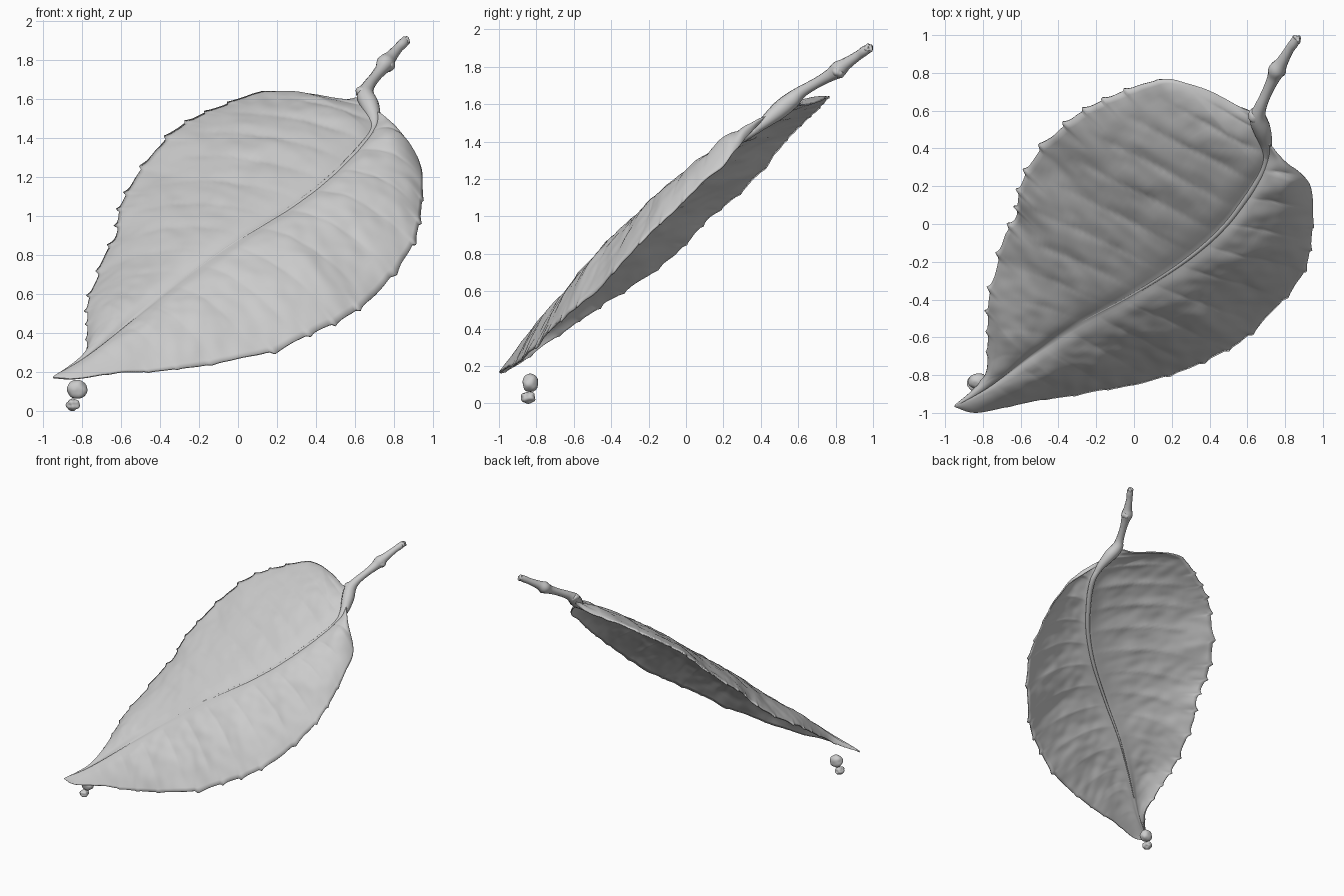
import bpy, bmesh, math, random
from mathutils import Vector, noise

if "Cube" in bpy.data.objects:
    bpy.data.objects.remove(bpy.data.objects["Cube"])

random.seed(4)


def catmull(pts, n):
    """Evenly spaced samples on a smooth path (extra components ride along)."""
    p = [Vector(q) for q in pts]
    p = [p[0] * 2 - p[1]] + p + [p[-1] * 2 - p[-2]]
    fine = []
    for i in range(1, len(p) - 2):
        a, b, c, d = p[i - 1:i + 3]
        for k in range(30):
            u = k / 30
            fine.append(0.5 * (b * 2 + (c - a) * u + (a * 2 - b * 5 + c * 4 - d) * u * u
                               + (b * 3 - a - c * 3 + d) * u ** 3))
    fine.append(p[-2])
    dist = [0.0]
    for a, b in zip(fine, fine[1:]):
        dist.append(dist[-1] + (b - a).length)
    out, j = [], 0
    for k in range(n + 1):
        s = dist[-1] * k / n
        while j < len(fine) - 2 and dist[j + 1] < s:
            j += 1
        out.append(fine[j].lerp(fine[j + 1], (s - dist[j]) / (dist[j + 1] - dist[j])))
    return out


def add_mesh(name, bm):
    me = bpy.data.meshes.new(name)
    bm.to_mesh(me)
    bm.free()
    me.shade_smooth()
    ob = bpy.data.objects.new(name, me)
    bpy.context.collection.objects.link(ob)
    return ob


def tube(name, pts, n):
    """Tapered round tube through (x, y, z, radius) points."""
    cu = bpy.data.curves.new(name, 'CURVE')
    cu.dimensions = '3D'
    cu.bevel_depth = 1
    cu.bevel_resolution = 4
    cu.use_fill_caps = True
    sp = cu.splines.new('POLY')
    path = catmull(pts, n)
    sp.points.add(n)
    for q, v in zip(sp.points, path):
        q.co = (v[0], v[1], v[2], 1)
        q.radius = v[3]
    sp.use_smooth = True
    ob = bpy.data.objects.new(name, cu)
    bpy.context.collection.objects.link(ob)


def lump(name, loc, size, rough):
    """Irregular rounded blob."""
    bm = bmesh.new()
    bmesh.ops.create_icosphere(bm, subdivisions=4, radius=1)
    for v in bm.verts:
        k = 1 + rough * noise.noise(v.co * 1.3 + Vector(loc) * 20)
        v.co = Vector([loc[i] + v.co[i] * k * size[i] for i in range(3)])
    add_mesh(name, bm)


# Leaf guide lines, all running from the base to the tip
TIP = (-.95, -.965, .17)
left = [(.61, .60, 1.605), (.53, .635, 1.595), (.35, .725, 1.62), (.14, .765, 1.635),
        (-.10, .68, 1.56), (-.28, .59, 1.47), (-.39, .50, 1.37), (-.51, .38, 1.21),
        (-.60, .19, 1.05), (-.62, .04, .91), (-.68, -.06, .80), (-.72, -.22, .68),
        (-.765, -.40, .56), (-.77, -.63, .40), (-.78, -.79, .29), (-.85, -.88, .22), TIP]
mid = [(.66, .53, 1.60), (.71, .40, 1.495), (.69, .30, 1.435), (.64, .20, 1.37),
       (.48, -.016, 1.21), (.27, -.20, 1.05), (-.02, -.386, .87), (-.285, -.53, .68),
       (-.524, -.69, .485), (-.76, -.86, .29), TIP]
right = [(.69, .42, 1.53), (.80, .325, 1.43), (.92, .22, 1.30), (.945, .05, 1.14),
         (.915, -.20, .90), (.84, -.33, .76), (.71, -.48, .60), (.56, -.625, .49),
         (.40, -.71, .41), (.215, -.785, .32), (0, -.845, .265), (-.34, -.905, .21),
         (-.60, -.95, .20), (-.83, -.995, .165), TIP]
N, S = 300, 26
L, M, R = catmull(left, N), catmull(mid, N), catmull(right, N)


def tooth(t, count):
    """Sharp serration leaning towards the tip."""
    f = (t * count + .3 * math.sin(t * 23)) % 1
    return f ** 6 if f < .9 else .53 * (1 - f) / .1


# Leaf blade: arched halves with side veins, midrib groove and toothed edge
bm = bmesh.new()
rows = []
for i in range(N + 1):
    t = i / N
    env = min(1, t / .12) * min(1, (1 - t) / .2)
    row = []
    for j in range(-S, S + 1):
        s = abs(j) / S
        edge, bulge, skew = (L[i], .055, 1.8) if j < 0 else (R[i], .08, -.2)
        p = M[i].lerp(edge, s)
        arch = 4 * s * (1 - s) * bulge * env
        vein = abs(math.sin(math.pi * (t * 14 - s * skew + (.4 if j > 0 else 0))))
        fade = math.sin(math.pi * min(1, s * 1.1)) * env * max(.25, 1 - t)
        relief = (.015 * vein ** .6 - .009) * fade
        wrinkle = (.010 * noise.noise(p * 5) + .006 * noise.noise(p * 13)) * env * min(1, s * 4)
        groove = -.013 * max(0, 1 - s * 10) * env
        h = relief + wrinkle + groove
        p = p + Vector((0, -.7 * h, .7 * h + arch))
        out = edge - M[i]
        if out.length > 1e-4 and i < N:
            amp = .05 * min(1, max(0, t - .12) / .15) * min(1, (1 - t) / .3 + .25)
            if j > 0:
                amp *= .8 * (1 if t < .65 else .4)
            lean = (M[min(N, i + 1)] - M[i]).normalized() * .25
            p += (out.normalized() + lean) * amp * tooth(t, 19 if j < 0 else 15) * s ** 14
        row.append(bm.verts.new(p))
    rows.append(row)
for a, b in zip(rows, rows[1:]):
    for j in range(2 * S):
        bm.faces.new((a[j], b[j], b[j + 1], a[j + 1]))
bmesh.ops.remove_doubles(bm, verts=bm.verts, dist=1e-5)
blade = add_mesh("leaf_blade", bm)
sol = blade.modifiers.new("thickness", 'SOLIDIFY')
sol.thickness = .01
sol.offset = 0

# Midrib under the blade, fading out towards the tip
rib = [(v[0], v[1] + .008, v[2] - .013, .023 * (1 - k / N) ** 1.3 + .002)
       for k, v in enumerate(M) if k % 15 == 0 and 15 <= k < 260]
tube("midrib", rib, 120)

# Stem with flared base, middle node and rough end
tube("stem", [(.68, .27, 1.395, .012), (.70, .35, 1.45, .020), (.70, .42, 1.502, .032),
              (.678, .50, 1.568, .047), (.655, .565, 1.622, .045), (.67, .62, 1.668, .032),
              (.705, .70, 1.715, .028), (.738, .77, 1.755, .034), (.757, .815, 1.785, .046),
              (.782, .855, 1.815, .033), (.82, .92, 1.86, .025), (.845, .955, 1.885, .026),
              (.862, .985, 1.905, .022)], 90)
lump("base_bud", (.645, .575, 1.638), (.042, .04, .032), .15)
lump("node_bud", (.775, .815, 1.778), (.032, .034, .038), .2)
lump("stem_end", (.862, .976, 1.90), (.024, .021, .021), .5)

# Two droplets below the tip
lump("upper_droplet", (-.825, -.832, .11), (.053, .043, .05), .12)
lump("lower_droplet", (-.848, -.845, .032), (.034, .04, .031), .25)
